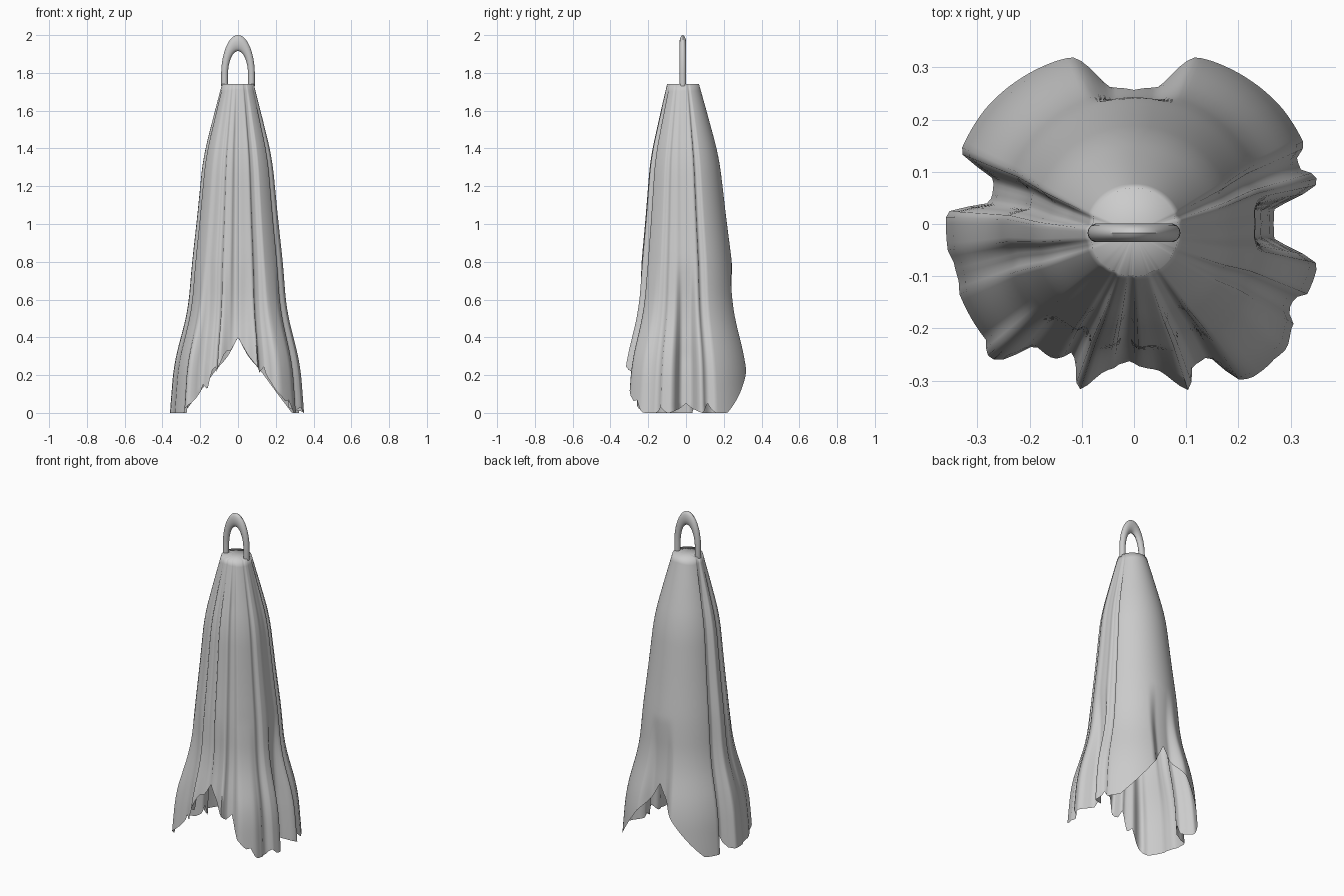
import bpy, bmesh, math
from mathutils import Vector

if "Cube" in bpy.data.objects:
    bpy.data.objects.remove(bpy.data.objects["Cube"])

TOP, SEG, ROWS = 1.74, 180, 48

# outer radius of the hanging cloth by height
PROFILE = [(0, .360), (.1, .353), (.27, .338), (.4, .302), (.55, .264), (.8, .243),
           (1.0, .22), (1.35, .185), (1.55, .135), (1.74, .085)]

# folds: angle, half width, relative depth at the hem, relative depth higher up
FOLDS = [(0, 13, .25, .04), (20, 5, .06, .09), (90, 21, .19, .0), (167, 10, .22, .17),
         (195, 7, .02, .06), (238, 15, .14, .05), (246, 5, .05, .05), (270, 20, .13, .03),
         (266, 5, .02, .09), (296, 8, .14, .10), (333, 5, .06, .05),
         (314, 14, -.05, .0), (224, 6, -.05, .0)]

# ragged rise along the hem: angle, half width, height
TEARS = [(0, 13, .05), (20, 5, .05), (168, 6, .07), (232, 5, .06), (243, 5, .08),
         (257, 5, .04), (298, 6, .08), (316, 4, .03), (338, 5, .03)]


def lerp_table(table, v):
    for (a, p), (b, q) in zip(table, table[1:]):
        if v <= b:
            return p + (q - p) * (v - a) / (b - a)
    return table[-1][1]


def radius(z):
    # averaged profile, so the cloth curves gently between its points
    w = min(.08, z, TOP - z)
    return sum(lerp_table(PROFILE, max(0, z + w * k)) for k in (-1, -.5, 0, .5, 1)) / 5


def bump(deg, centre, half):
    d = abs((deg - centre + 180) % 360 - 180) / half
    return max(0.0, 1 - d)


def hem_height(deg):
    h = max(0, .4 * (1 - .34 * abs(math.cos(math.radians(deg))) / .27))
    return h + sum(bump(deg, a, w) * r for a, w, r in TEARS)


def cloth_point(deg, z):
    low = min(1, max(0, (.8 - z) / .5))
    fade = min(1, (TOP - z) / .25)
    cut = 0
    for a, w, hem, up in FOLDS:
        s = min(1, bump(deg, a, w) * 1.7)      # flat-bottomed valley
        s = s * s * (3 - 2 * s)
        cut += s * (hem * low + up * (1 - low) * (.3 + .7 * fade))
    r = radius(z) * (1 - cut)
    a = math.radians(deg)
    shift = -.016 * max(0, (z - .8) / .94)
    return Vector((r * math.cos(a), r * math.sin(a) + shift, z))


def finish(name, bm, angle):
    bmesh.ops.recalc_face_normals(bm, faces=bm.faces)
    me = bpy.data.meshes.new(name)
    bm.to_mesh(me)
    bm.free()
    ob = bpy.data.objects.new(name, me)
    bpy.context.collection.objects.link(ob)
    bpy.ops.object.select_all(action='DESELECT')
    ob.select_set(True)
    bpy.context.view_layer.objects.active = ob
    bpy.ops.object.shade_smooth_by_angle(angle=math.radians(angle))
    return ob


# draped cloth with folds and torn hem
bm = bmesh.new()
rings = []
hems = [hem_height(i * 360 / SEG) for i in range(SEG)]
for j in range(ROWS + 1):
    t = j / ROWS
    rings.append([bm.verts.new(cloth_point(i * 360 / SEG, TOP + (hems[i] - TOP) * t))
                  for i in range(SEG)])
for u, v in zip(rings, rings[1:]):
    for i in range(SEG):
        k = (i + 1) % SEG
        bm.faces.new((u[i], v[i], v[k], u[k]))
# closed crown
crown = bm.verts.new((0, -.016, TOP))
for i in range(SEG):
    bm.faces.new((crown, rings[0][i], rings[0][(i + 1) % SEG]))
finish("draped_cloth", bm, 85)

# hanging loop: upper half of a tall ring with short legs
bm = bmesh.new()
N, M, MAJ, MIN = 40, 14, .071, .018
loops = []


def tube_ring(c, s, drop):
    ring = []
    for k in range(M):
        b = 2 * math.pi * k / M
        r = MAJ + MIN * math.cos(b)
        ring.append(bm.verts.new((r * c, -.017 + MIN * math.sin(b), 1.79 + 2.36 * r * s - drop)))
    loops.append(ring)


tube_ring(1, 0, .06)
for i in range(N + 1):
    tube_ring(math.cos(math.pi * i / N), math.sin(math.pi * i / N), 0)
tube_ring(-1, 0, .06)
for u, v in zip(loops, loops[1:]):
    for k in range(M):
        n = (k + 1) % M
        bm.faces.new((u[k], v[k], v[n], u[n]))
bm.faces.new(loops[0])
bm.faces.new(loops[-1])
finish("hanging_loop", bm, 40)
